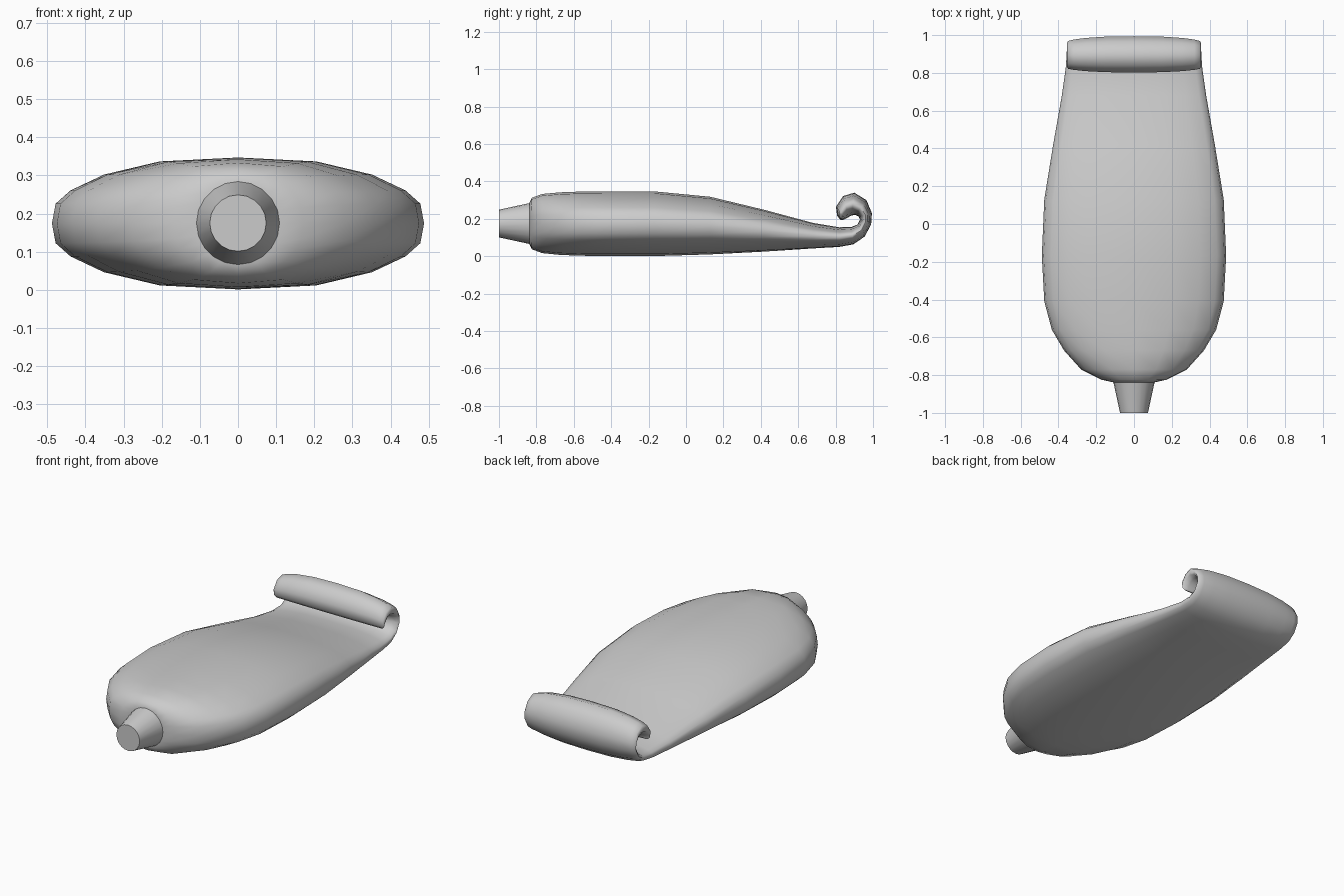
import bpy, bmesh, math
from mathutils import Matrix

# Body stations: y, half thickness centre handled by (bottom z, top z), half width
BODY = [(-0.838, 0.065, 0.285, 0.11), (-0.825, 0.038, 0.312, 0.17), (-0.77, 0.017, 0.333, 0.28),
        (-0.67, 0.007, 0.342, 0.37), (-0.56, 0.003, 0.346, 0.435), (-0.41, 0.001, 0.347, 0.475),
        (-0.17, 0.001, 0.347, 0.488), (0.13, 0.01, 0.318, 0.475), (0.42, 0.025, 0.248, 0.428),
        (0.68, 0.042, 0.178, 0.382)]
# Rolled end stations: outer y, z, inner y, z, half width
ROLL = [(0.82, 0.05, 0.82, 0.155, 0.362), (0.895, 0.064, 0.885, 0.157, 0.357), (0.955, 0.105, 0.917, 0.170, 0.355),
        (0.99, 0.17, 0.930, 0.195, 0.355), (0.994, 0.23, 0.924, 0.212, 0.355), (0.965, 0.300, 0.905, 0.221, 0.355),
        (0.90, 0.340, 0.885, 0.218, 0.355), (0.84, 0.322, 0.870, 0.210, 0.355), (0.802, 0.265, 0.858, 0.203, 0.355),
        (0.808, 0.215, 0.848, 0.198, 0.350), (0.828, 0.194, 0.838, 0.194, 0.338)]
# Quarter of the lens-shaped cross-section (x, thickness)
QUARTER = [(1, 0), (0.98, 0.3), (0.90, 0.5), (0.72, 0.74), (0.42, 0.94), (0, 1)]


def finish(bm, name, angle):
    bmesh.ops.recalc_face_normals(bm, faces=bm.faces)
    me = bpy.data.meshes.new(name)
    bm.to_mesh(me)
    bm.free()
    ob = bpy.data.objects.new(name, me)
    bpy.context.collection.objects.link(ob)
    bpy.ops.object.select_all(action='DESELECT')
    bpy.context.view_layer.objects.active = ob
    ob.select_set(True)
    bpy.ops.object.shade_smooth_by_angle(angle=math.radians(angle))
    return ob


# Squeezed tube with its flattened tail rolled over
half = QUARTER + [(-x, t) for x, t in QUARTER[-2::-1]]
ring = half + [(x, -t) for x, t in half[-2:0:-1]]
stations = [(y, lo, y, hi, w) for y, lo, hi, w in BODY] + ROLL
bm = bmesh.new()
loops = []
for y0, z0, y1, z1, w in stations:
    loops.append([bm.verts.new((x * w, (y0 + y1) / 2 + t * (y1 - y0) / 2,
                                (z0 + z1) / 2 + t * (z1 - z0) / 2)) for x, t in ring])
for a, b in zip(loops, loops[1:]):
    for i in range(len(ring)):
        j = (i + 1) % len(ring)
        bm.faces.new((a[i], a[j], b[j], b[i]))
bm.faces.new(loops[0])
bm.faces.new(loops[-1])
finish(bm, "tube_body", 60)

# Tapered nozzle
bm = bmesh.new()
bmesh.ops.create_cone(bm, cap_ends=True, segments=20, radius1=0.115, radius2=0.074, depth=0.19,
                      matrix=Matrix.Translation((0, -0.905, 0.175)) @ Matrix.Rotation(math.pi / 2, 4, 'X'))
finish(bm, "nozzle", 40)
